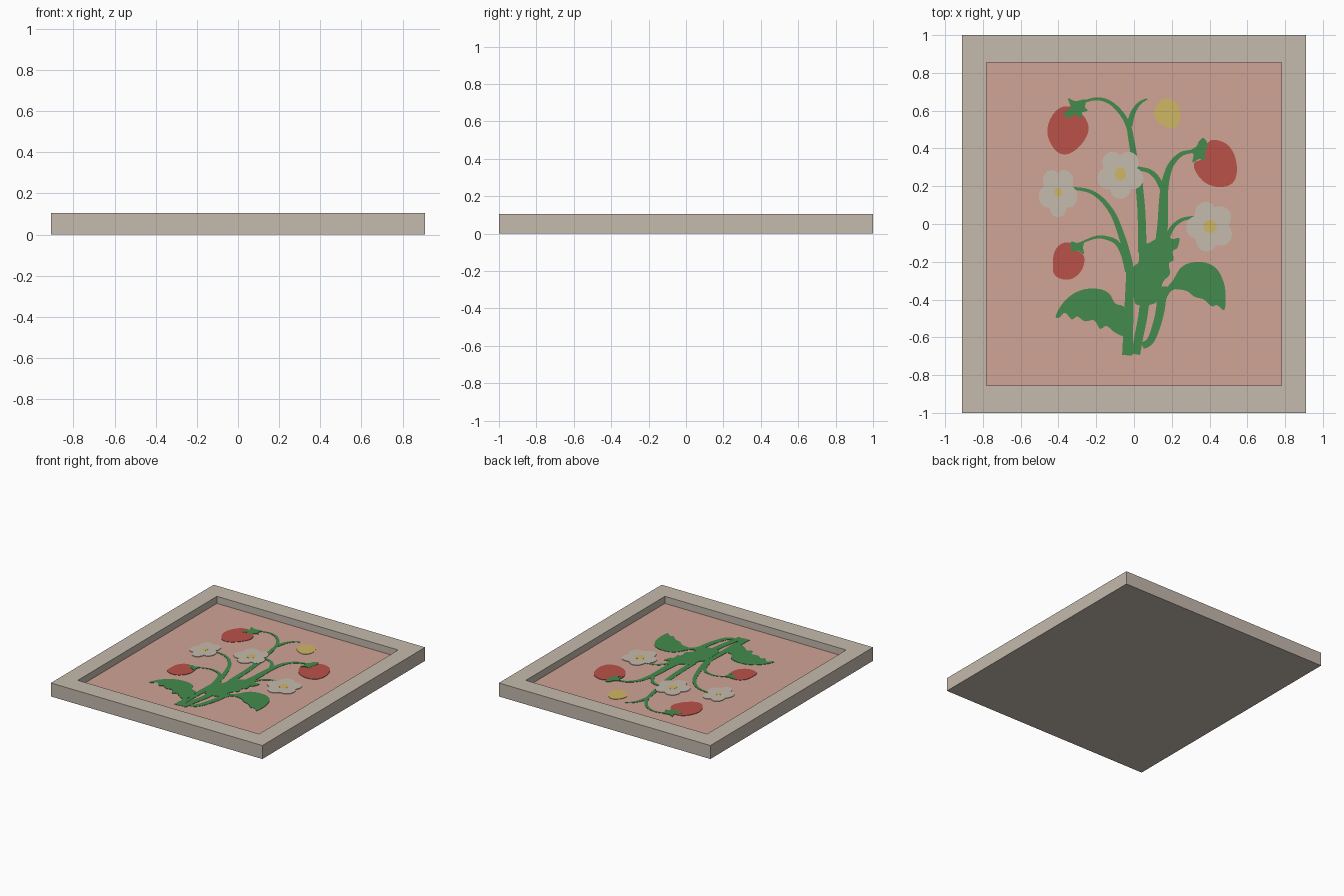
import bpy, math
from mathutils import Vector

if "Cube" in bpy.data.objects:
    bpy.data.objects.remove(bpy.data.objects["Cube"])

PANEL_Z = 0.05


def material(name, r, g, b):
    m = bpy.data.materials.new(name)
    lin = [((c / 255 + 0.055) / 1.055) ** 2.4 for c in (r, g, b)]
    m.diffuse_color = (*lin, 1)
    m.use_nodes = True
    m.node_tree.nodes["Principled BSDF"].inputs["Base Color"].default_value = m.diffuse_color
    return m


CREAM = material("cream", 197, 186, 173)
PINK = material("dusty pink", 209, 164, 150)
GREEN = material("leaf green", 66, 139, 77)
RED = material("berry red", 186, 82, 73)
YELLOW = material("soft yellow", 207, 183, 100)


def make_object(name, verts, faces, mat):
    me = bpy.data.meshes.new(name)
    me.from_pydata(verts, [], faces)
    me.materials.append(mat)
    ob = bpy.data.objects.new(name, me)
    bpy.context.collection.objects.link(ob)
    return ob


def spline(pts, closed, steps=5):
    """Catmull-Rom curve through 2D points."""
    p = [Vector(q) for q in pts]
    n = len(p)
    get = (lambda i: p[i % n]) if closed else (lambda i: p[max(0, min(n - 1, i))])
    out = []
    for i in range(n if closed else n - 1):
        a, b, c, d = (get(i + k) for k in (-1, 0, 1, 2))
        for s in range(steps):
            t = s / steps
            out.append(0.5 * (2 * b + (c - a) * t + (2 * a - 5 * b + 4 * c - d) * t * t
                              + (3 * b - a - 3 * c + d) * t ** 3))
    if not closed:
        out.append(p[-1])
    return out


def plate(name, outline, mat, thick):
    """Thin painted plate lying on the panel."""
    n = len(outline)
    area = sum(outline[i - 1][0] * outline[i][1] - outline[i][0] * outline[i - 1][1] for i in range(n))
    if area < 0:
        outline = outline[::-1]
    verts = [(q[0], q[1], PANEL_Z + h) for h in (0, thick) for q in outline]
    faces = [tuple(range(n, 2 * n))]
    faces += [(i, (i + 1) % n, n + (i + 1) % n, n + i) for i in range(n)]
    return make_object(name, verts, faces, mat)


def blob(name, pts, mat, thick, steps=5):
    return plate(name, spline(pts, True, steps), mat, thick)


def stem(name, pts, w0, w1, thick=0.002):
    """Tapered ribbon along a curve."""
    c = spline(pts, False)
    left, right = [], []
    for i, q in enumerate(c):
        t = (c[min(i + 1, len(c) - 1)] - c[max(i - 1, 0)]).normalized()
        w = (w0 + (w1 - w0) * i / (len(c) - 1)) / 2
        left.append(q + Vector((-t.y, t.x)) * w)
        right.append(q - Vector((-t.y, t.x)) * w)
    return plate(name, left + right[::-1], GREEN, thick)


def flower(name, x, y, rx, ry, phase, centre):
    """Five rounded petals and a yellow centre."""
    pts = []
    for i in range(60):
        a = 2 * math.pi * i / 60
        r = 0.74 + 0.26 * abs(math.cos(2.5 * (a - math.radians(phase)))) ** 0.8
        pts.append((x + rx * r * math.cos(a), y + ry * r * math.sin(a)))
    plate(name + "_petals", pts, CREAM, 0.004)
    cx, cy = centre
    plate(name + "_centre", [(x + cx * math.cos(k * math.pi / 8), y + cy * math.sin(k * math.pi / 8))
                             for k in range(16)], YELLOW, 0.005)


# Frame: outer walls, top rim, inner walls and back
rings = [(0.91, 1.0, 0), (0.91, 1.0, 0.105), (0.78, 0.855, 0.105), (0.78, 0.855, PANEL_Z)]
verts = [(sx * x, sy * y, z) for x, y, z in rings for sx, sy in ((-1, -1), (1, -1), (1, 1), (-1, 1))]
faces = [(3, 2, 1, 0)]
for k in range(3):
    faces += [(4 * k + i, 4 * k + (i + 1) % 4, 4 * k + 4 + (i + 1) % 4, 4 * k + 4 + i) for i in range(4)]
make_object("frame", verts, faces, CREAM)

# Recessed picture panel
make_object("picture_panel", verts[12:16], [(0, 1, 2, 3)], PINK)

# Stems
stem("stem_top", [(-.27, .645), (-.2, .663), (-.13, .645), (-.07, .59), (-.03, .52), (-.015, .45), (0, .36)],
     .012, .034)
stem("stem_top_fork", [(.07, .662), (.03, .64), (-.005, .59), (-.025, .52)], .008, .034)
stem("stem_right_berry", [(.31, .385), (.25, .37), (.20, .32), (.175, .26), (.16, .18), (.155, .1),
                          (.152, 0), (.14, -.12)], .016, .062)
stem("stem_middle_flower", [(.02, .295), (.08, .28), (.12, .245), (.15, .19)], .02, .03)
stem("stem_middle", [(.02, .3), (.03, .18), (.04, .05), (.045, -.15)], .036, .045)
stem("stem_left_flower", [(-.33, .19), (-.24, .175), (-.17, .13), (-.11, .05), (-.07, -.05), (-.04, -.15),
                          (-.022, -.25), (-.025, -.4), (-.03, -.55), (-.035, -.695)], .014, .056)
stem("stem_left_berry", [(-.27, -.095), (-.2, -.07), (-.14, -.075), (-.09, -.1), (-.055, -.16), (-.03, -.25)],
     .01, .035)
stem("stem_right_flower", [(.33, .037), (.26, .025), (.21, -.01), (.18, -.06), (.14, -.13)], .014, .03)
stem("stem_low_middle", [(.06, -.38), (.045, -.5), (.025, -.6), (.01, -.69)], .05, .045)
stem("stem_low_right", [(.15, -.33), (.14, -.45), (.115, -.55), (.085, -.62), (.045, -.645)], .05, .035)
stem("stem_right_leaf", [(.24, -.32), (.18, -.35), (.145, -.42)], .03, .03)

# Leaves
blob("centre_leaf", [(.03, -.12), (.08, -.1), (.13, -.07), (.17, -.045), (.2, -.08), (.24, -.075), (.23, -.125),
                     (.205, -.145), (.21, -.19), (.185, -.21), (.19, -.265), (.155, -.305), (.135, -.37),
                     (.11, -.42), (.03, -.43), (0, -.40), (-.005, -.24), (.025, -.2)], GREEN, .0026, 4)
blob("right_leaf", [(.17, -.345), (.205, -.30), (.245, -.235), (.30, -.205), (.38, -.205), (.44, -.24),
                    (.475, -.31), (.485, -.38), (.478, -.455), (.44, -.43), (.41, -.435), (.37, -.40),
                    (.32, -.385), (.28, -.355), (.22, -.345)], GREEN, .0026, 4)
blob("left_leaf", [(-.415, -.49), (-.385, -.43), (-.33, -.375), (-.26, -.345), (-.18, -.345), (-.13, -.37),
                   (-.10, -.42), (-.045, -.45), (-.045, -.585), (-.1, -.575), (-.145, -.54), (-.18, -.555),
                   (-.21, -.51), (-.26, -.515), (-.30, -.49), (-.33, -.505), (-.365, -.47), (-.395, -.495)],
     GREEN, .0026, 4)

# Berries
blob("top_left_berry", [(-.40, .61), (-.33, .62), (-.265, .57), (-.24, .50), (-.28, .42), (-.35, .37),
                        (-.41, .385), (-.455, .46), (-.45, .54)], RED, .003)
blob("right_berry", [(.40, .44), (.48, .43), (.53, .37), (.545, .28), (.52, .215), (.45, .195), (.375, .22),
                     (.325, .28), (.32, .325), (.365, .35)], RED, .003)
blob("low_left_berry", [(-.385, -.105), (-.34, -.10), (-.30, -.14), (-.265, -.17), (-.27, -.23), (-.31, -.28),
                        (-.365, -.295), (-.42, -.27), (-.43, -.21), (-.42, -.145)], RED, .003)
blob("yellow_bud", [(.15, .66), (.19, .662), (.23, .63), (.245, .58), (.235, .53), (.20, .507), (.14, .53),
                    (.107, .575), (.115, .62)], YELLOW, .003)

# Berry caps
blob("top_left_cap", [(-.35, .665), (-.31, .65), (-.255, .66), (-.26, .62), (-.245, .60), (-.275, .59),
                      (-.28, .56), (-.315, .58), (-.35, .56), (-.37, .59), (-.335, .615)], GREEN, .004, 3)
blob("right_cap", [(.37, .455), (.39, .42), (.375, .38), (.375, .335), (.345, .345), (.31, .325), (.315, .37),
                   (.29, .385), (.33, .41), (.345, .44)], GREEN, .004, 3)
blob("low_left_cap", [(-.335, -.095), (-.30, -.1), (-.265, -.09), (-.27, -.125), (-.265, -.16), (-.30, -.14),
                      (-.33, -.145)], GREEN, .004, 3)

# Flowers
flower("middle_flower", -.072, .265, .125, .132, -90, (.03, .034))
flower("left_flower", -.402, .168, .105, .132, -90, (.019, .025))
flower("right_flower", .403, -.013, .127, .135, -105, (.035, .034))
